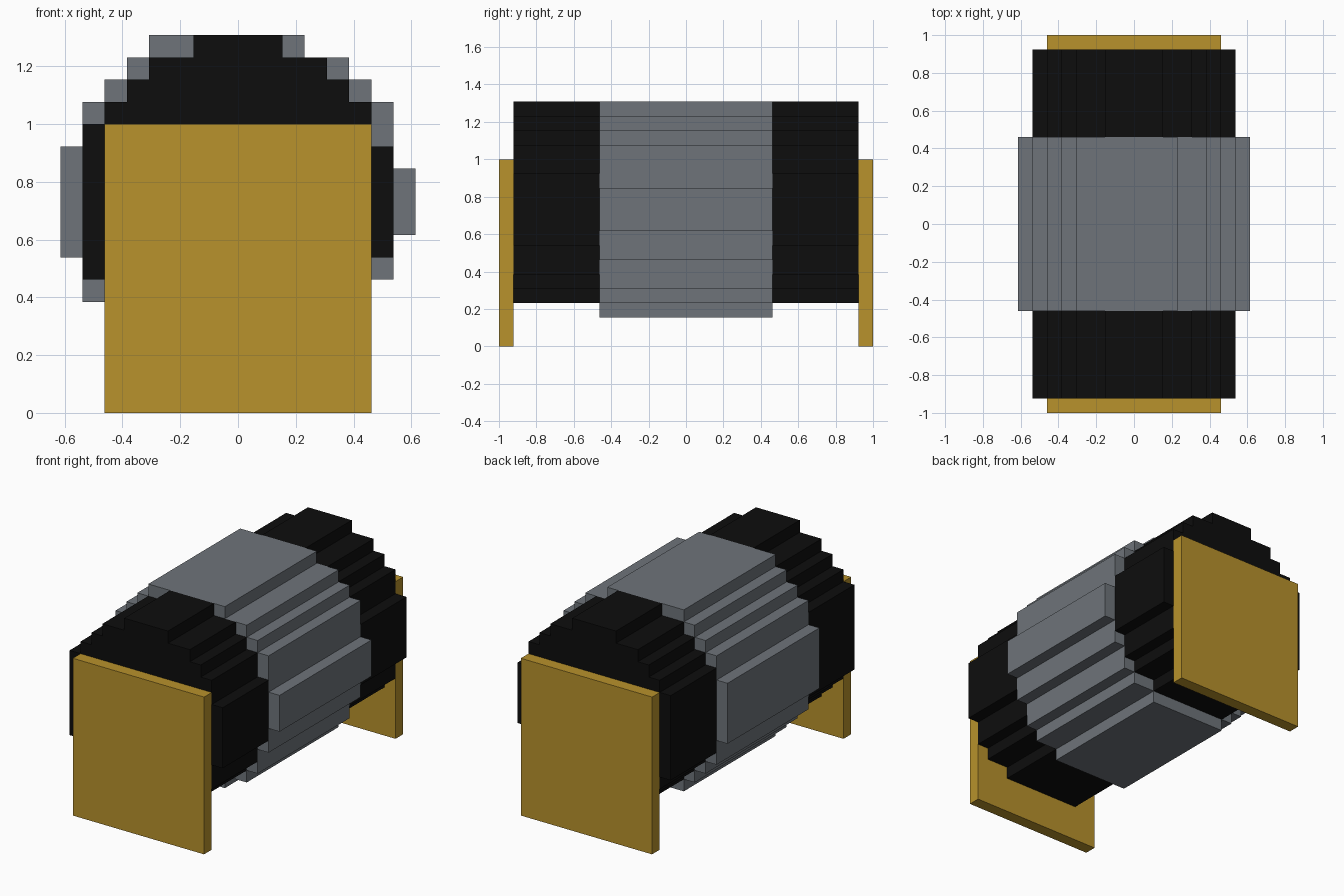
import bpy, bmesh

if "Cube" in bpy.data.objects:
    bpy.data.objects.remove(bpy.data.objects["Cube"])

U = 1 / 13  # one grid step of the blocky model


def material(name, rgb):
    m = bpy.data.materials.new(name)
    m.diffuse_color = (*rgb, 1)
    m.use_nodes = True
    m.node_tree.nodes["Principled BSDF"].inputs["Base Color"].default_value = m.diffuse_color
    return m


GOLD = material("gold", (0.479, 0.287, 0.025))
GREY = material("steel grey", (0.156, 0.174, 0.195))
BLACK = material("black", (0.004, 0.004, 0.004))


def stairs(corners):
    """Turn outer corners (x, z), listed from top/bottom to side, into steps."""
    pts = [corners[0]]
    for (x0, _), (x1, z1) in zip(corners, corners[1:]):
        pts += [(x0, z1), (x1, z1)]
    return pts


def outline(top_right, low_right, low_left, top_left):
    return (stairs(top_right) + stairs(low_right)[::-1]
            + stairs(low_left) + stairs(top_left)[::-1])


def extrude(name, profile, y0, y1, mat):
    bm = bmesh.new()
    face = bm.faces.new([bm.verts.new((x * U, y0 * U, z * U)) for x, z in profile])
    ext = bmesh.ops.extrude_face_region(bm, geom=[face])
    verts = [g for g in ext["geom"] if isinstance(g, bmesh.types.BMVert)]
    bmesh.ops.translate(bm, verts=verts, vec=(0, (y1 - y0) * U, 0))
    bmesh.ops.recalc_face_normals(bm, faces=bm.faces)
    mesh = bpy.data.meshes.new(name)
    bm.to_mesh(mesh)
    bm.free()
    mesh.materials.append(mat)
    ob = bpy.data.objects.new(name, mesh)
    bpy.context.collection.objects.link(ob)


# Stepped round cross-sections, slightly uneven left to right
drum = outline(
    [(2, 17), (4, 16), (5, 15), (6, 14), (7, 12)],
    [(3, 3), (5, 4), (6, 5), (7, 7)],
    [(-4, 3), (-5, 4), (-6, 5), (-7, 6)],
    [(-2, 17), (-4, 16), (-5, 15), (-6, 14), (-7, 13)])
band = outline(
    [(3, 17), (5, 16), (6, 15), (7, 14), (8, 11)],
    [(3, 2), (5, 3), (6, 4), (7, 6), (8, 8)],
    [(-4, 2), (-5, 3), (-6, 4), (-7, 5), (-8, 7)],
    [(-4, 17), (-5, 16), (-6, 15), (-7, 14), (-8, 12)])
plate = [(-6, 0), (6, 0), (6, 13), (-6, 13)]

# Wide grey band round the middle
extrude("middle_band", band, -6, 6, GREY)

# Black drum ends and gold end plates, front and back
for side, s in (("front", -1), ("back", 1)):
    extrude(side + "_drum", drum, 6 * s, 12 * s, BLACK)
    extrude(side + "_plate", plate, 12 * s, 13 * s, GOLD)
